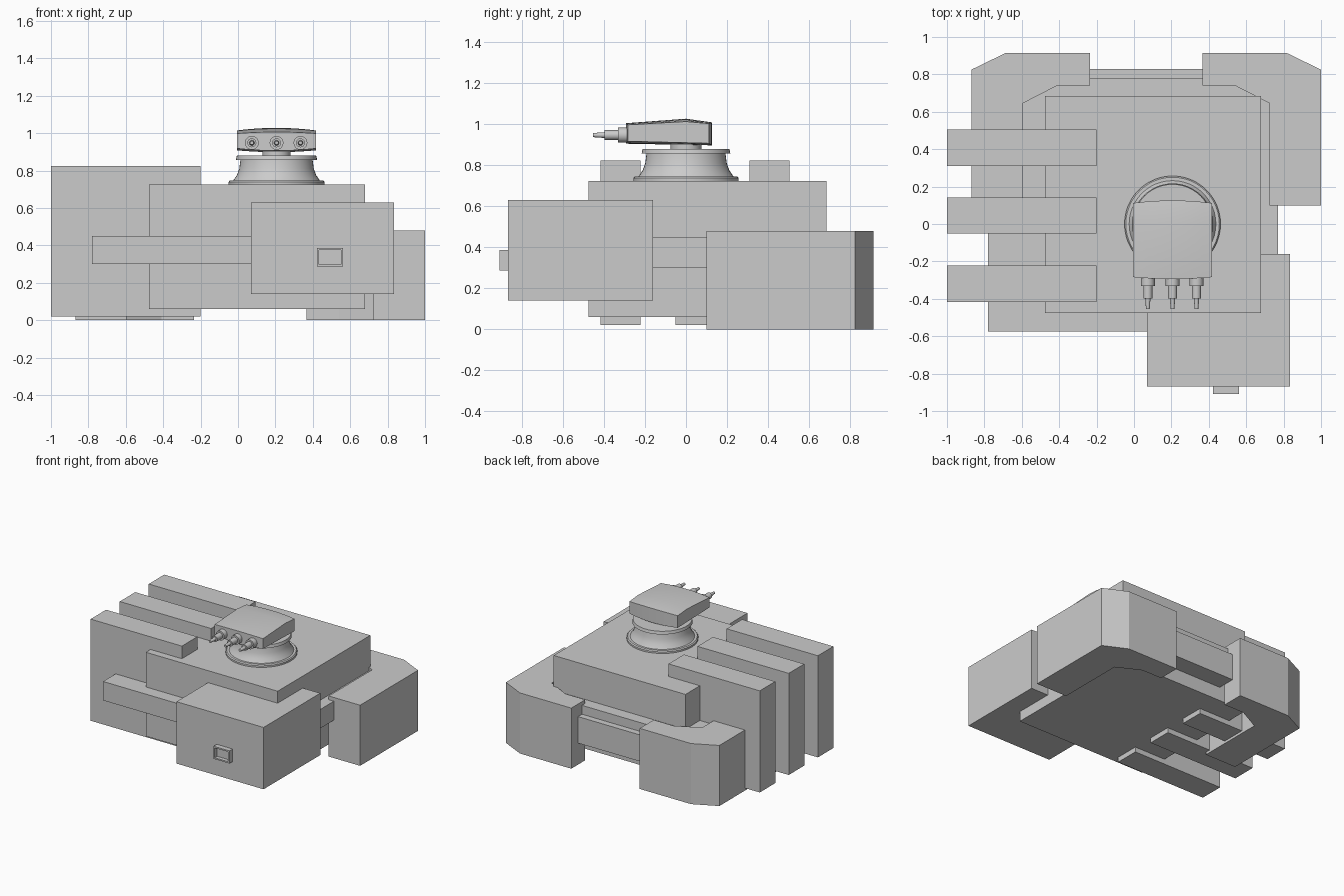
import bpy, bmesh, math
from mathutils import Matrix

if "Cube" in bpy.data.objects:
    bpy.data.objects.remove(bpy.data.objects["Cube"])

CX = 0.065   # symmetry line of the rear corners
TX = 0.206   # turret axis


def finish(name, bm, smooth=False):
    bmesh.ops.recalc_face_normals(bm, faces=bm.faces[:])
    me = bpy.data.meshes.new(name)
    bm.to_mesh(me)
    bm.free()
    ob = bpy.data.objects.new(name, me)
    bpy.context.collection.objects.link(ob)
    if smooth:
        bpy.context.view_layer.objects.active = ob
        ob.select_set(True)
        bpy.ops.object.shade_smooth_by_angle(angle=math.radians(30))
        ob.select_set(False)
    return ob


def prism(name, pts, z0, z1):
    bm = bmesh.new()
    f = bm.faces.new([bm.verts.new((x, y, z0)) for x, y in pts])
    r = bmesh.ops.extrude_face_region(bm, geom=[f], use_keep_orig=True)
    for v in r["geom"]:
        if isinstance(v, bmesh.types.BMVert):
            v.co.z = z1
    return finish(name, bm)


def box(name, x0, x1, y0, y1, z0, z1):
    return prism(name, [(x0, y0), (x1, y0), (x1, y1), (x0, y1)], z0, z1)


def lathe(name, profile, matrix, steps=32):
    """Closed solid of revolution from (radius, height) points."""
    bm = bmesh.new()
    rings = [[bm.verts.new((r * math.cos(2 * math.pi * i / steps),
                            r * math.sin(2 * math.pi * i / steps), h))
              for i in range(steps)] for r, h in profile]
    for a, b in zip(rings, rings[1:]):
        for i in range(steps):
            j = (i + 1) % steps
            bm.faces.new((a[i], a[j], b[j], b[i]))
    bm.faces.new(rings[0])
    bm.faces.new(rings[-1])
    bm.transform(matrix)
    return finish(name, bm, True)


# hull and waist band
box("main_hull", -0.475, 0.68, -0.475, 0.685, 0.06, 0.725)
box("waist_band", -0.78, 0.77, -0.575, 0.78, 0.30, 0.45)
box("rear_panel", -0.235, 0.365, 0.60, 0.83, 0.17, 0.38)

# side fins
for i, y in enumerate((-0.32, 0.045, 0.408)):
    box(f"side_fin_{i + 1}", -1.0, -0.2, y - 0.097, y + 0.097, 0.02, 0.825)

# mirrored rear corner blocks, L-shaped with chamfers
corner = [(0.30, 0.915), (0.75, 0.915), (0.935, 0.825), (0.935, 0.10),
          (0.66, 0.10), (0.66, 0.645), (0.475, 0.74), (0.30, 0.74)]
for side, s in (("right", 1), ("left", -1)):
    prism(f"rear_corner_{side}", [(CX + s * x, y) for x, y in corner], 0.0, 0.48)

# front box with recessed port
box("front_box", 0.07, 0.833, -0.87, -0.16, 0.14, 0.63)
bm = bmesh.new()
bmesh.ops.create_cube(bm, size=1, matrix=Matrix.Translation((0.492, -0.885, 0.337))
                      @ Matrix.Diagonal((0.14, 0.05, 0.10, 1)))
bm.normal_update()
front = min(bm.faces, key=lambda f: f.calc_center_median().y)
bmesh.ops.inset_region(bm, faces=[front], thickness=0.016)
for v in bmesh.ops.extrude_face_region(bm, geom=[front])["geom"]:
    if isinstance(v, bmesh.types.BMVert):
        v.co.y += 0.03
bmesh.ops.delete(bm, geom=[front], context="FACES")
finish("front_port", bm)

# turret base and neck
lathe("turret_base", [(0.257, 0.72), (0.257, 0.738), (0.25, 0.746), (0.232, 0.746),
                      (0.212, 0.775), (0.199, 0.81), (0.193, 0.857), (0.217, 0.857),
                      (0.212, 0.88)], Matrix.Translation((TX, 0, 0)), 48)
lathe("turret_neck", [(0.075, 0.87), (0.075, 0.91)], Matrix.Translation((TX, 0, 0)))

# turret head: side profile lofted across x with a gentle crown
bm = bmesh.new()
N = 8
sections = []
for i in range(N + 1):
    u = -1 + 2 * i / N
    c = 1 - u * u
    x = TX + 0.212 * u
    prof = [(-0.284 - 0.010 * c, 0.918 - 0.012 * c), (0.112 + 0.014 * c, 0.908 - 0.010 * c),
            (0.112 + 0.014 * c, 1.004 + 0.006 * c), (0.0, 1.014 + 0.014 * c),
            (-0.284 - 0.010 * c, 0.998 + 0.008 * c)]
    sections.append([bm.verts.new((x, y, z)) for y, z in prof])
for a, b in zip(sections, sections[1:]):
    for k in range(5):
        m = (k + 1) % 5
        bm.faces.new((a[k], a[m], b[m], b[k]))
bm.faces.new(sections[0])
bm.faces.new(sections[-1])
finish("turret_head", bm, True)

# three stepped barrels
barrel = [(0.037, 0.27), (0.037, 0.332), (0.024, 0.332), (0.024, 0.398),
          (0.014, 0.398), (0.010, 0.455)]
for i, dx in enumerate((-0.132, 0, 0.128)):
    lathe(f"barrel_{i + 1}", barrel, Matrix.Translation((TX + dx, 0, 0.948))
          @ Matrix.Rotation(math.pi / 2, 4, "X"), 20)
